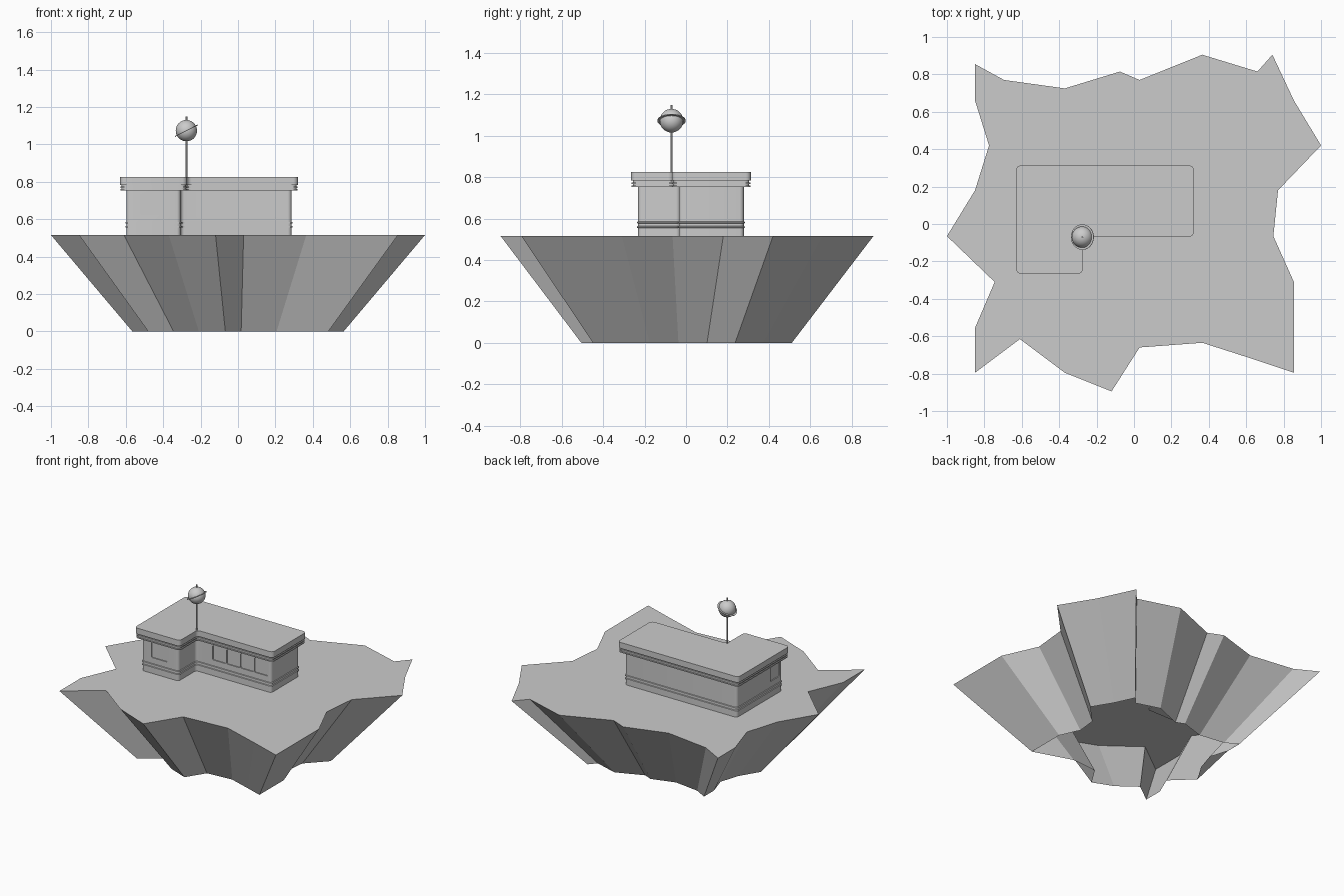
import bpy, bmesh, math

if "Cube" in bpy.data.objects:
    bpy.data.objects.remove(bpy.data.objects["Cube"])

GROUND = 0.515


def make_object(name, bm):
    me = bpy.data.meshes.new(name)
    bm.to_mesh(me)
    bm.free()
    ob = bpy.data.objects.new(name, me)
    bpy.context.collection.objects.link(ob)
    return ob


def loft(name, rings, cap_bottom=True, cap_top=True):
    """Skin a stack of equal-length closed point rings, bottom to top."""
    bm = bmesh.new()
    vs = [[bm.verts.new(p) for p in r] for r in rings]
    n = len(rings[0])
    for a, b in zip(vs, vs[1:]):
        for i in range(n):
            j = (i + 1) % n
            bm.faces.new((a[i], a[j], b[j], b[i]))
    if cap_bottom:
        bm.faces.new(vs[0][::-1])
    if cap_top:
        bm.faces.new(vs[-1])
    return make_object(name, bm)


def rounded(corners, r, seg=5):
    """Counter-clockwise right-angled outline with rounded corners."""
    pts = []
    n = len(corners)
    for i, (x, y) in enumerate(corners):
        def unit(q):
            d = math.hypot(q[0] - x, q[1] - y)
            return (q[0] - x) / d, (q[1] - y) / d
        a, b = unit(corners[i - 1]), unit(corners[(i + 1) % n])
        for k in range(seg + 1):
            t = k / seg * math.pi / 2
            u, v = r * (1 - math.sin(t)), r * (1 - math.cos(t))
            pts.append((x + a[0] * u + b[0] * v, y + a[1] * u + b[1] * v))
    return pts


def l_outline(d, z, r=0.025):
    """L-shaped floor plan, inset by d, at height z."""
    c = [(-0.63 + d, -0.265 + d), (-0.273 - d, -0.265 + d),
         (-0.273 - d, -0.068 + d), (0.32 - d, -0.068 + d),
         (0.32 - d, 0.313 - d), (-0.63 + d, 0.313 - d)]
    return [(x, y, z) for x, y in rounded(c, r)]


def smooth(ob, angle=30):
    bpy.ops.object.select_all(action='DESELECT')
    ob.select_set(True)
    bpy.context.view_layer.objects.active = ob
    bpy.ops.object.shade_smooth_by_angle(angle=math.radians(angle))


# Jagged floating ground: flat top, tapering sides, open underneath
rim = [(-.85, .855), (-.85, .66), (-.775, .42), (-.85, .18), (-1, -.065),
       (-.745, -.31), (-.85, -.555), (-.85, -.795), (-.61, -.615),
       (-.37, -.795), (-.12, -.895), (.03, -.66), (.365, -.635),
       (.63, -.72), (.855, -.795), (.855, -.31), (.745, -.065), (.77, .18),
       (1, .42), (.855, .66), (.74, .905), (.66, .815), (.365, .905),
       (.03, .77), (-.075, .815), (-.37, .725), (-.695, .77)]
loft("ground", [[(x * s, y * s, z) for x, y in rim]
                for s, z in ((0.565, 0), (1, GROUND))], cap_bottom=False)

# Building walls with two thin trim ridges near the base
W = 0.034
wall_profile = [(W, GROUND - 0.005), (W, .554), (W - .005, .556),
                (W - .005, .562), (W, .564), (W, .576), (W - .005, .578),
                (W - .005, .584), (W, .586), (W, .765)]
walls = loft("walls", [l_outline(d, z, 0.02) for d, z in wall_profile])


# Recessed windows, cut into the walls
def cut_window(x, y, w, side=False):
    h = w / 2
    c = rounded([(-h, .627), (h, .627), (h, .732), (-h, .732)], 0.008, 3)
    rings = []
    for depth in (0.007, -0.03):
        rings.append([(x + depth, y - u, v) if side else (x + u, y + depth, v)
                      for u, v in c])
    cutter = loft("window_cutter", rings)
    cutter.hide_render = True
    bm = bmesh.new()
    bm.from_mesh(cutter.data)
    bmesh.ops.recalc_face_normals(bm, faces=bm.faces)
    bm.to_mesh(cutter.data)
    bm.free()
    mod = walls.modifiers.new("window", 'BOOLEAN')
    mod.operation = 'DIFFERENCE'
    mod.solver = 'EXACT'
    mod.object = cutter
    bpy.context.view_layer.objects.active = walls
    bpy.ops.object.modifier_apply(modifier=mod.name)
    bpy.data.objects.remove(cutter)


cut_window(-0.457, -0.265 + W, 0.125)
for i in range(4):
    cut_window(-0.123 + i * 0.11, -0.068 + W, 0.105)
cut_window(-0.63 + W, -0.15, 0.105, side=True)
smooth(walls)

# Overhanging roof with a deep fascia and two thin bands beneath
roof_profile = [(.002, .752), (.002, .760), (.008, .760), (.008, .767),
                (.002, .767), (.002, .775), (.008, .775), (.008, .783),
                (0, .783), (0, .825)]
smooth(loft("roof", [l_outline(d, z) for d, z in roof_profile]))

# Mast standing in the inner roof corner
MX, MY, BALL_Z = -0.276, -0.07, 1.073
bpy.ops.mesh.primitive_cylinder_add(vertices=12, radius=0.005, depth=0.37,
                                    location=(MX, MY, 0.965))
mast = bpy.context.object
mast.name = "mast"
smooth(mast)

# Ball on the mast
bpy.ops.mesh.primitive_uv_sphere_add(segments=32, ring_count=16, radius=0.057,
                                     location=(MX, MY, BALL_Z))
ball = bpy.context.object
ball.name = "mast_ball"
smooth(ball)

# Thin tilted ring around the ball
section = [(.056, -.002), (.068, -.002), (.068, .002), (.056, .002),
           (.056, -.002)]
ring = loft("ball_ring",
            [[(r * math.cos(k * math.pi / 20), r * math.sin(k * math.pi / 20), z)
              for k in range(40)] for r, z in section], False, False)
bm = bmesh.new()
bm.from_mesh(ring.data)
bmesh.ops.remove_doubles(bm, verts=bm.verts, dist=1e-5)
bmesh.ops.recalc_face_normals(bm, faces=bm.faces)
bm.to_mesh(ring.data)
bm.free()
ring.location = (MX, MY, BALL_Z)
ring.rotation_euler = (0, math.radians(-27), 0)
smooth(ring)
